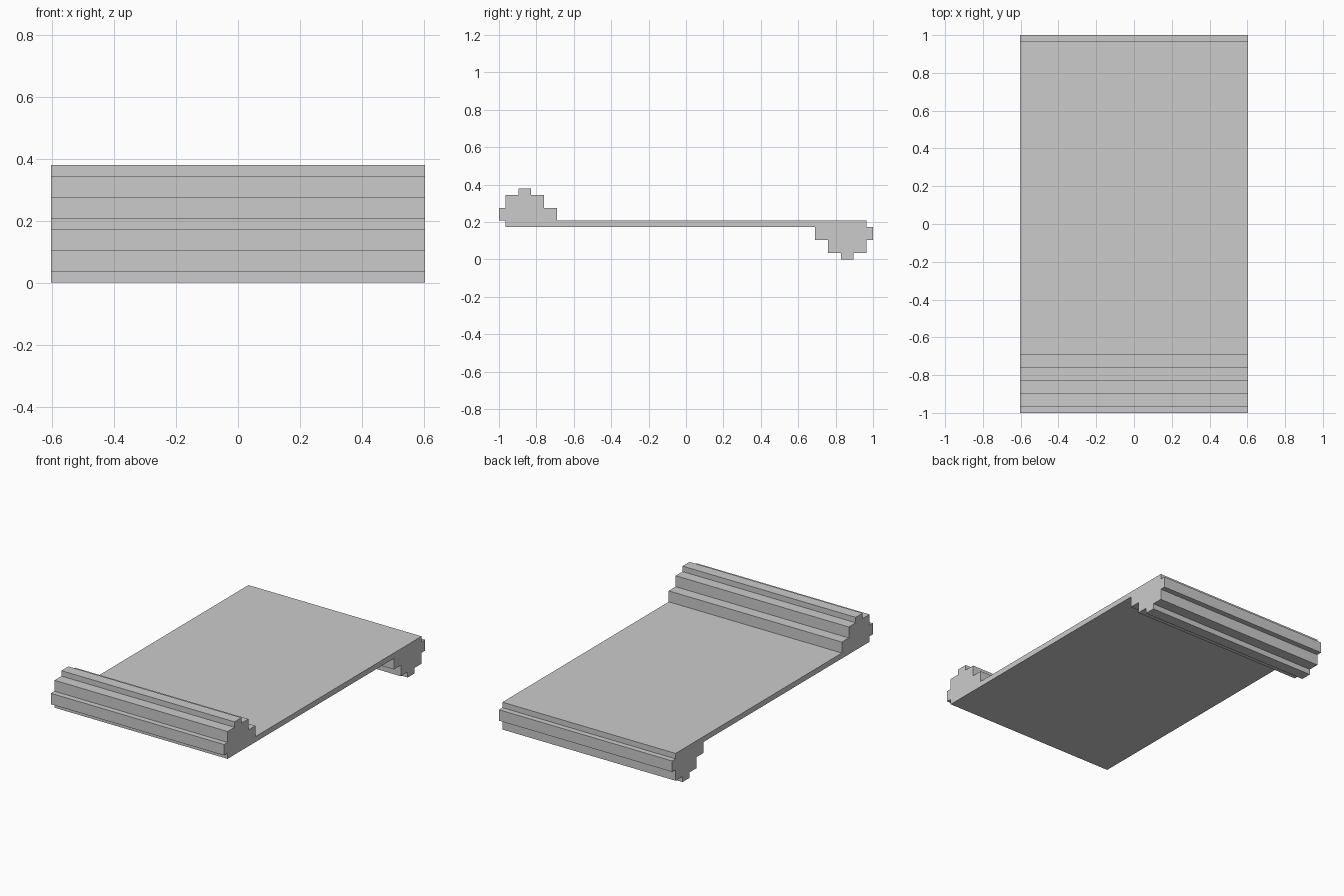
import bpy, bmesh

if "Cube" in bpy.data.objects:
    bpy.data.objects.remove(bpy.data.objects["Cube"])

U = 1 / 29            # grid step of the stepped profile
HALF_WIDTH = 17.5 * U

# Front stepped rail (y, z), raised above the slab
rail = [(-20, 6), (-20, 8), (-22, 8), (-22, 10), (-24, 10), (-24, 11), (-26, 11),
        (-26, 10), (-28, 10), (-28, 8), (-29, 8), (-29, 6), (-28, 6), (-28, 5)]
# Back rail is the same, turned half a revolution so it hangs below the slab
profile = rail + [(-y, 11 - z) for y, z in rail]

# Extrude the full profile across the width
bm = bmesh.new()
face = bm.faces.new([bm.verts.new((-HALF_WIDTH, y * U, z * U)) for y, z in profile])
ext = bmesh.ops.extrude_face_region(bm, geom=[face], use_keep_orig=True)
moved = [g for g in ext["geom"] if isinstance(g, bmesh.types.BMVert)]
bmesh.ops.translate(bm, verts=moved, vec=(2 * HALF_WIDTH, 0, 0))
bmesh.ops.recalc_face_normals(bm, faces=bm.faces)

mesh = bpy.data.meshes.new("slab_with_stepped_rails")
bm.to_mesh(mesh)
bm.free()
bpy.context.collection.objects.link(bpy.data.objects.new("slab_with_stepped_rails", mesh))
